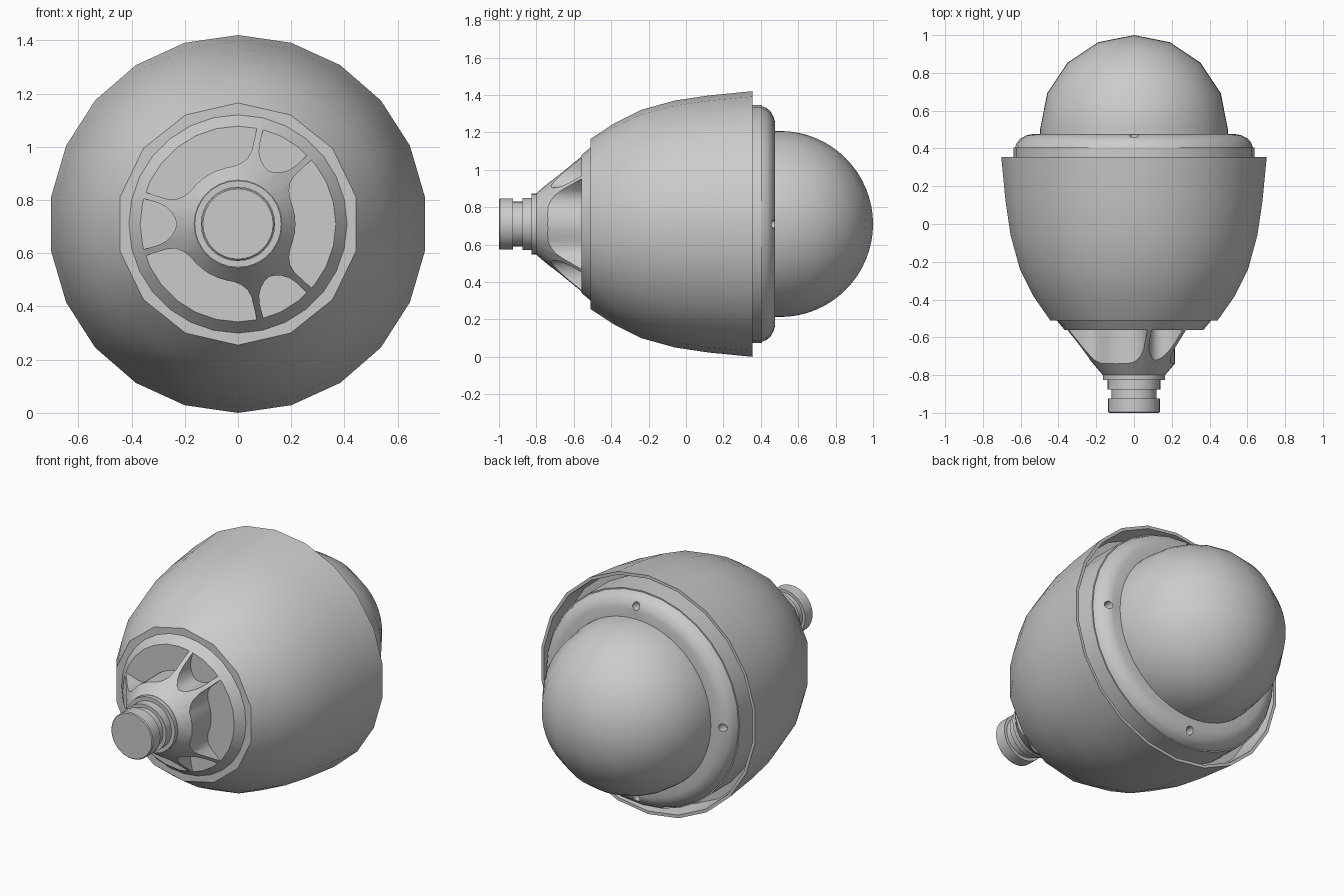
import bpy, bmesh
from math import sin, cos, asin, pi, radians, degrees

if "Cube" in bpy.data.objects:
    bpy.data.objects.remove(bpy.data.objects["Cube"])

CZ = 0.71  # height of the main axis, which runs along y


def polar(r, deg, y):
    a = radians(deg)
    return (r * sin(a), y, CZ + r * cos(a))


def finish(name, bm):
    bmesh.ops.recalc_face_normals(bm, faces=bm.faces)
    me = bpy.data.meshes.new(name)
    bm.to_mesh(me)
    bm.free()
    ob = bpy.data.objects.new(name, me)
    bpy.context.collection.objects.link(ob)
    return ob


def smooth(ob, deg=35):
    bpy.ops.object.select_all(action='DESELECT')
    ob.select_set(True)
    bpy.context.view_layer.objects.active = ob
    bpy.ops.object.shade_smooth_by_angle(angle=radians(deg))


def lathe(name, profile):
    """Capped solid of revolution about y from (y, radius, sides) rings."""
    bm = bmesh.new()
    rings = [[bm.verts.new(polar(r, 360 * i / n, y)) for i in range(n)]
             for y, r, n in profile]
    for a, b in zip(rings, rings[1:]):
        n, m, i, j = len(a), len(b), 0, 0
        while i < n or j < m:
            s, t = (i + 1) * m, (j + 1) * n
            di, dj = int(s <= t), int(t <= s)
            f = [a[i % n]]
            if di:
                f.append(a[(i + 1) % n])
            if dj:
                f.append(b[(j + 1) % m])
            f.append(b[j % m])
            bm.faces.new(f)
            i, j = i + di, j + dj
    bm.faces.new(rings[0])
    bm.faces.new(rings[-1])
    return finish(name, bm)


def prism(bm, outline, y0, y1):
    """Extrude a polar outline [(radius, degrees)] along y."""
    lo = [bm.verts.new(polar(r, d, y0)) for r, d in outline]
    hi = [bm.verts.new(polar(r, d, y1)) for r, d in outline]
    bm.faces.new(lo)
    bm.faces.new(hi)
    for k in range(len(lo)):
        q = (k + 1) % len(lo)
        bm.faces.new((lo[k], lo[q], hi[q], hi[k]))


def cut(ob, cutter):
    cutter.hide_render = True
    mod = ob.modifiers.new("cut", 'BOOLEAN')
    mod.operation = 'DIFFERENCE'
    mod.solver = 'EXACT'
    mod.object = cutter
    bpy.ops.object.select_all(action='DESELECT')
    ob.select_set(True)
    bpy.context.view_layer.objects.active = ob
    bpy.ops.object.modifier_apply(modifier=mod.name)
    bpy.data.objects.remove(cutter)


# Outer shell: faceted bell with a recessed back
shell = lathe("outer_shell", [
    (-0.51, 0.455, 14), (-0.38, 0.54, 22), (-0.24, 0.61, 22), (-0.06, 0.66, 22),
    (0.12, 0.687, 22), (0.355, 0.71, 22), (0.355, 0.692, 22), (0.22, 0.68, 22)])
smooth(shell)

# Trim ring around the dome, with four screw holes
ring = lathe("trim_ring", [(y, r, 32) for y, r in [
    (0.20, 0.637), (0.405, 0.637), (0.405, 0.63), (0.432, 0.62), (0.452, 0.602),
    (0.468, 0.575), (0.475, 0.55), (0.476, 0.48)]])
bm = bmesh.new()
for k in range(4):
    x, _, z = polar(0.57, 90 * k, 0)
    pts = [(x + 0.023 * cos(t * pi / 6), z + 0.023 * sin(t * pi / 6)) for t in range(12)]
    lo = [bm.verts.new((px, 0.42, pz)) for px, pz in pts]
    hi = [bm.verts.new((px, 0.55, pz)) for px, pz in pts]
    bm.faces.new(lo)
    bm.faces.new(hi)
    for t in range(12):
        u = (t + 1) % 12
        bm.faces.new((lo[t], lo[u], hi[u], hi[t]))
cut(ring, finish("hole_cutter", bm))
smooth(ring)

# Dome: back half of a sphere, its rim pulled into the ring
R, DY = 0.497, 0.503
bm = bmesh.new()
bmesh.ops.create_uvsphere(bm, u_segments=16, v_segments=32, radius=R)
bmesh.ops.delete(bm, geom=[v for v in bm.verts if v.co.y < -0.001], context='VERTS')
rim = [e for e in bm.edges if e.is_boundary]
ext = bmesh.ops.extrude_edge_only(bm, edges=rim)["geom"]
for v in ext:
    if isinstance(v, bmesh.types.BMVert):
        v.co.y -= 0.05
bmesh.ops.translate(bm, verts=bm.verts, vec=(0, DY, CZ))
bmesh.ops.holes_fill(bm, edges=[e for e in bm.edges if e.is_boundary])
smooth(finish("dome", bm))

# Ribbed cone: three wide pockets and three narrow ones between rib pairs
cone = lathe("ribbed_cone", [(-0.50, 0.41, 28), (-0.51, 0.41, 28), (-0.80, 0.165, 28)])
RIB, T = 17, 0.012


def rib_edge(r):
    return degrees(asin(T / r))


bm = bmesh.new()
for c in (30, 150, 270):
    half = [(r, RIB + rib_edge(r) + d) for r, d in
            [(0.5, 0), (0.28, 0), (0.25, 2), (0.229, 7), (0.218, 14)]]
    arc = [(0.216, d) for d in (42, 51, 60, 69, 78)]
    wide = half + arc + [(r, 120 - d) for r, d in reversed(half)]
    wide.insert(0, (0.6, 60))
    prism(bm, [(r, c + d) for r, d in wide], -0.56, -0.95)
    side = [(r, RIB - rib_edge(r) - d) for r, d in
            [(0.5, 0), (0.31, 0), (0.28, 1), (0.255, 4), (0.238, 8.5)]]
    narrow = side + [(0.23, 0)] + [(r, -d) for r, d in reversed(side)]
    prism(bm, [(r, c + d) for r, d in narrow], -0.56, -0.95)
cut(cone, finish("pocket_cutter", bm))
smooth(cone)

# Stepped neck and end plug
neck = lathe("neck", [(y, r, 32) for y, r in [
    (-0.79, 0.163), (-0.825, 0.163), (-0.825, 0.14), (-0.875, 0.14), (-0.875, 0.12),
    (-0.925, 0.12), (-0.925, 0.137), (-0.995, 0.137), (-1.0, 0.132)]])
smooth(neck)
